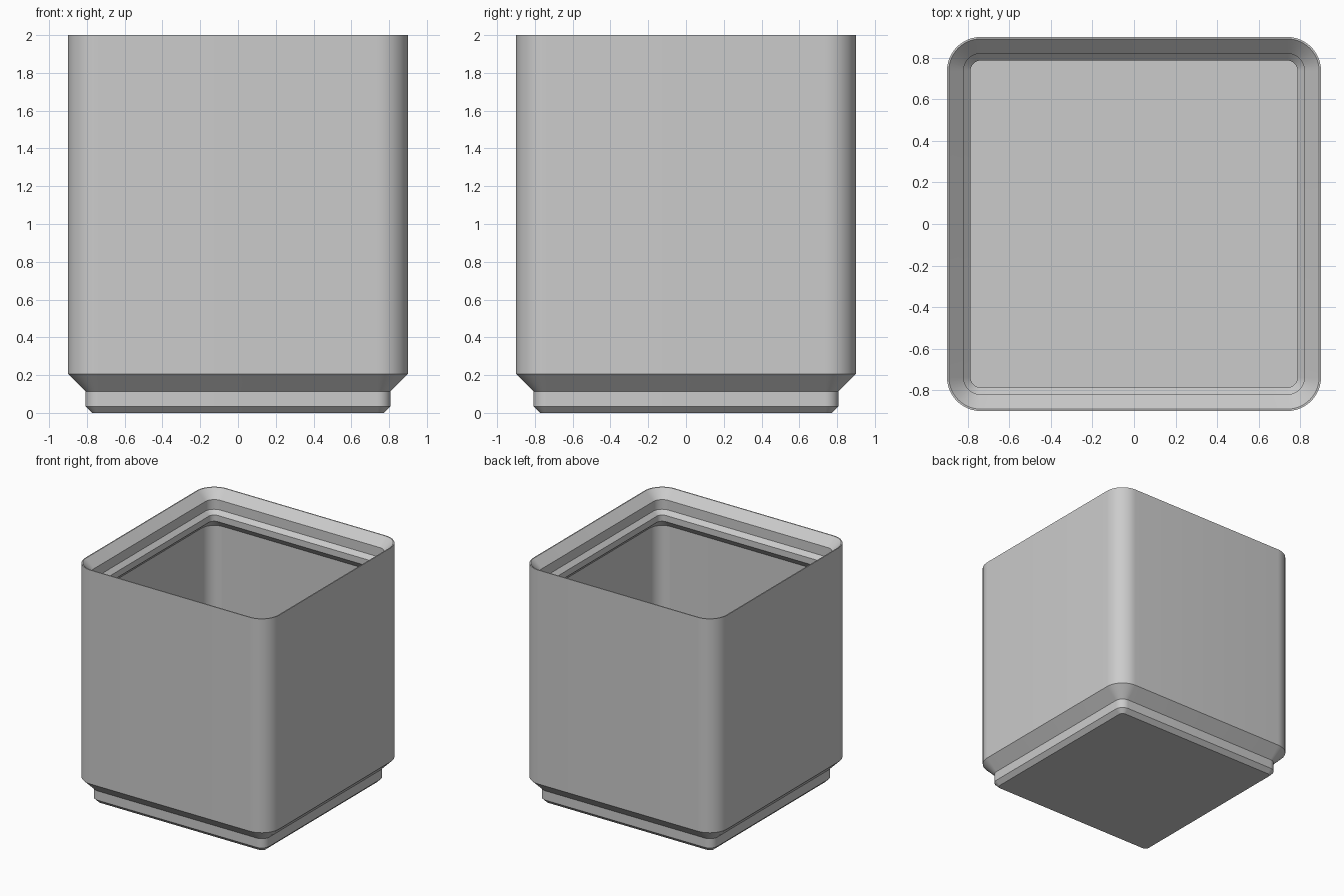
import bpy, bmesh
from math import sin, cos, pi, radians

if "Cube" in bpy.data.objects:
    bpy.data.objects.remove(bpy.data.objects["Cube"], do_unlink=True)

HALF, RADIUS, CORNER_STEPS = 0.9, 0.163, 12

grey = bpy.data.materials.new("light_grey")
grey.use_nodes = True
colour = (0.6, 0.6, 0.6, 1)
grey.diffuse_color = colour
grey.node_tree.nodes["Principled BSDF"].inputs["Base Color"].default_value = colour


def rounded_ring(bm, half, z):
    """Rounded square; the corner centres stay put so every inset is parallel."""
    centre = HALF - RADIUS
    r = half - centre
    ring = []
    for corner, (sx, sy) in enumerate([(1, 1), (-1, 1), (-1, -1), (1, -1)]):
        for i in range(CORNER_STEPS + 1):
            a = (corner + i / CORNER_STEPS) * pi / 2
            ring.append(bm.verts.new((sx * centre + r * cos(a),
                                      sy * centre + r * sin(a), z)))
    return ring


def loft(name, profile):
    """Skin rings from a (half width, height) profile and cap both ends."""
    bm = bmesh.new()
    rings = [rounded_ring(bm, h, z) for h, z in profile]
    for low, high in zip(rings, rings[1:]):
        for i in range(len(low)):
            j = (i + 1) % len(low)
            bm.faces.new((low[i], low[j], high[j], high[i]))
    bm.faces.new(list(reversed(rings[0])))
    bm.faces.new(rings[-1])
    bmesh.ops.recalc_face_normals(bm, faces=bm.faces)
    mesh = bpy.data.meshes.new(name)
    bm.to_mesh(mesh)
    bm.free()
    mesh.materials.append(grey)
    obj = bpy.data.objects.new(name, mesh)
    bpy.context.collection.objects.link(obj)
    bpy.ops.object.select_all(action="DESELECT")
    obj.select_set(True)
    bpy.context.view_layer.objects.active = obj
    bpy.ops.object.shade_smooth_by_angle(angle=radians(30))
    return obj


# Stepped foot and outer wall
foot = [(0.772, 0), (0.807, 0.035), (0.807, 0.113), (HALF, 0.206)]
# Thin rim and stepped stacking lip, undercut back to the wall
lip = [(HALF, 2), (0.891, 2), (0.82, 1.929), (0.82, 1.848),
       (0.787, 1.815), (0.787, 1.763), (0.853, 1.697)]
# Inner wall down to the flat floor
inside = [(0.853, 0.304)]

loft("storage_bin", foot + lip + inside)
